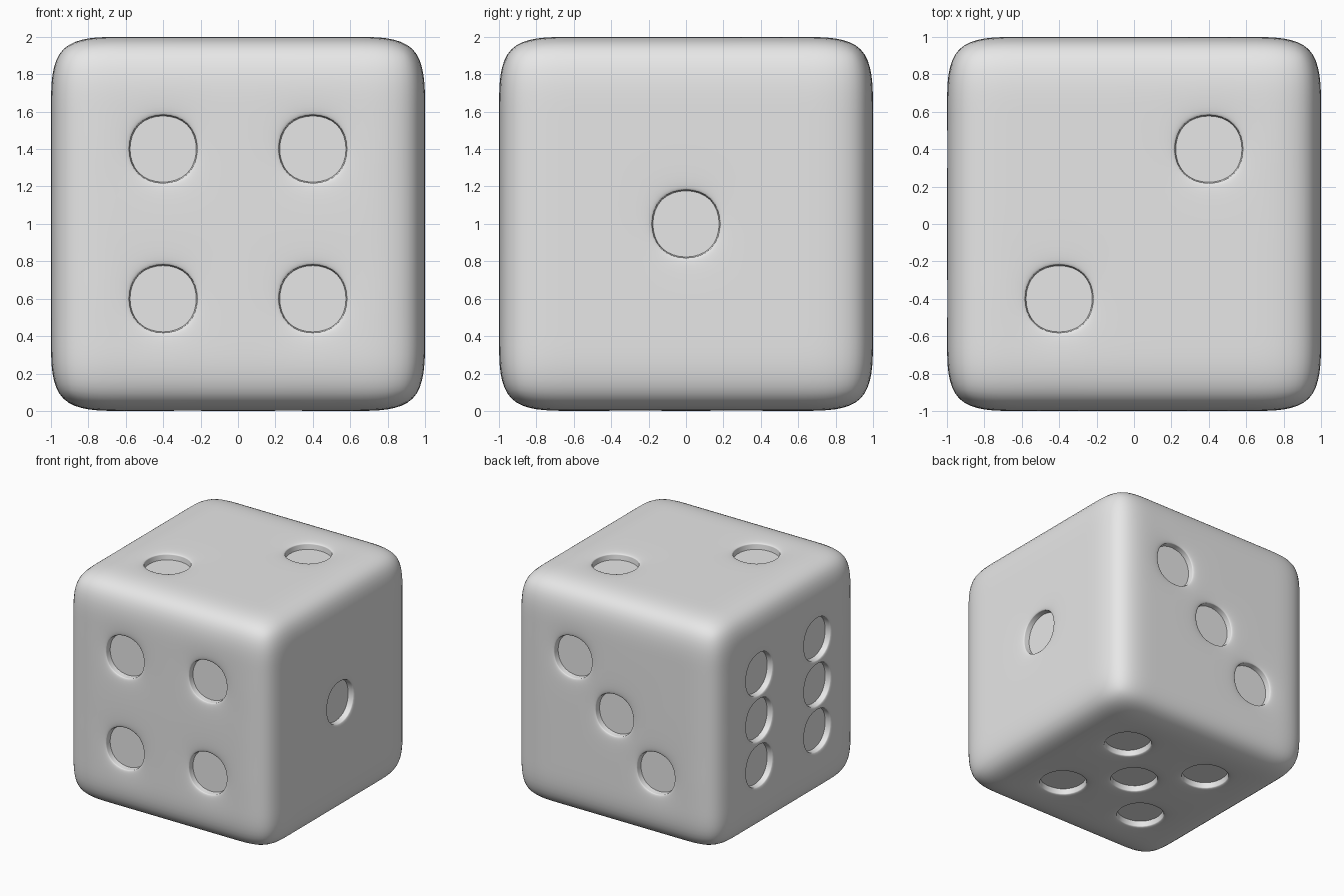
import bpy
import bmesh
import math
from mathutils import Vector

default = bpy.data.objects.get("Cube")
if default:
    bpy.data.objects.remove(default, do_unlink=True)

# Light grey material for the whole die
grey = bpy.data.materials.new("light grey")
grey.use_nodes = True
colour = (0.8, 0.8, 0.8, 1)
grey.diffuse_color = colour
grey.node_tree.nodes["Principled BSDF"].inputs["Base Color"].default_value = colour

# Cube cut into five by five cells per side
bm = bmesh.new()
bmesh.ops.create_cube(bm, size=2)
bmesh.ops.subdivide_edges(bm, edges=bm.edges[:], cuts=4, use_grid_fill=True)

# Pip cells on each side, given in the two remaining axes
P = 0.4
corners = [(a, b) for a in (-P, P) for b in (-P, P)]
pips = {
    (0, 1): [(0, 0)],
    (2, 1): [(-P, -P), (P, P)],
    (1, 1): [(P, P), (0, 0), (-P, -P)],
    (1, -1): corners,
    (2, -1): corners + [(0, 0)],
    (0, -1): [(a, b) for a in (-P, P) for b in (-P, 0, P)],
}
cells = []
for (axis, sign), spots in pips.items():
    for spot in spots:
        centre = list(spot)
        centre.insert(axis, sign)
        target = Vector(centre)
        cells.append(min(bm.faces, key=lambda f: (f.calc_center_median() - target).length))

# Recess every pip: a slightly sunken rim, then a flat floor with crisp edges
crease = bm.edges.layers.float.new("crease_edge")
for inset, depth in ((0.002, 0.02), (0.008, 0.04)):
    bmesh.ops.inset_individual(bm, faces=cells, thickness=inset, depth=-depth)
    for cell in cells:
        for edge in cell.edges:
            edge[crease] = 1.0

bmesh.ops.translate(bm, verts=bm.verts[:], vec=(0, 0, 1))
bmesh.ops.recalc_face_normals(bm, faces=bm.faces[:])
mesh = bpy.data.meshes.new("die_body")
bm.to_mesh(mesh)
bm.free()
mesh.materials.append(grey)
die = bpy.data.objects.new("die_body", mesh)
bpy.context.collection.objects.link(die)

# Round the body and pips by subdivision
smooth = die.modifiers.new("rounding", "SUBSURF")
smooth.levels = smooth.render_levels = 3
bpy.ops.object.select_all(action="DESELECT")
die.select_set(True)
bpy.context.view_layer.objects.active = die
bpy.ops.object.modifier_apply(modifier=smooth.name)
bpy.ops.object.shade_smooth_by_angle(angle=math.radians(40))
